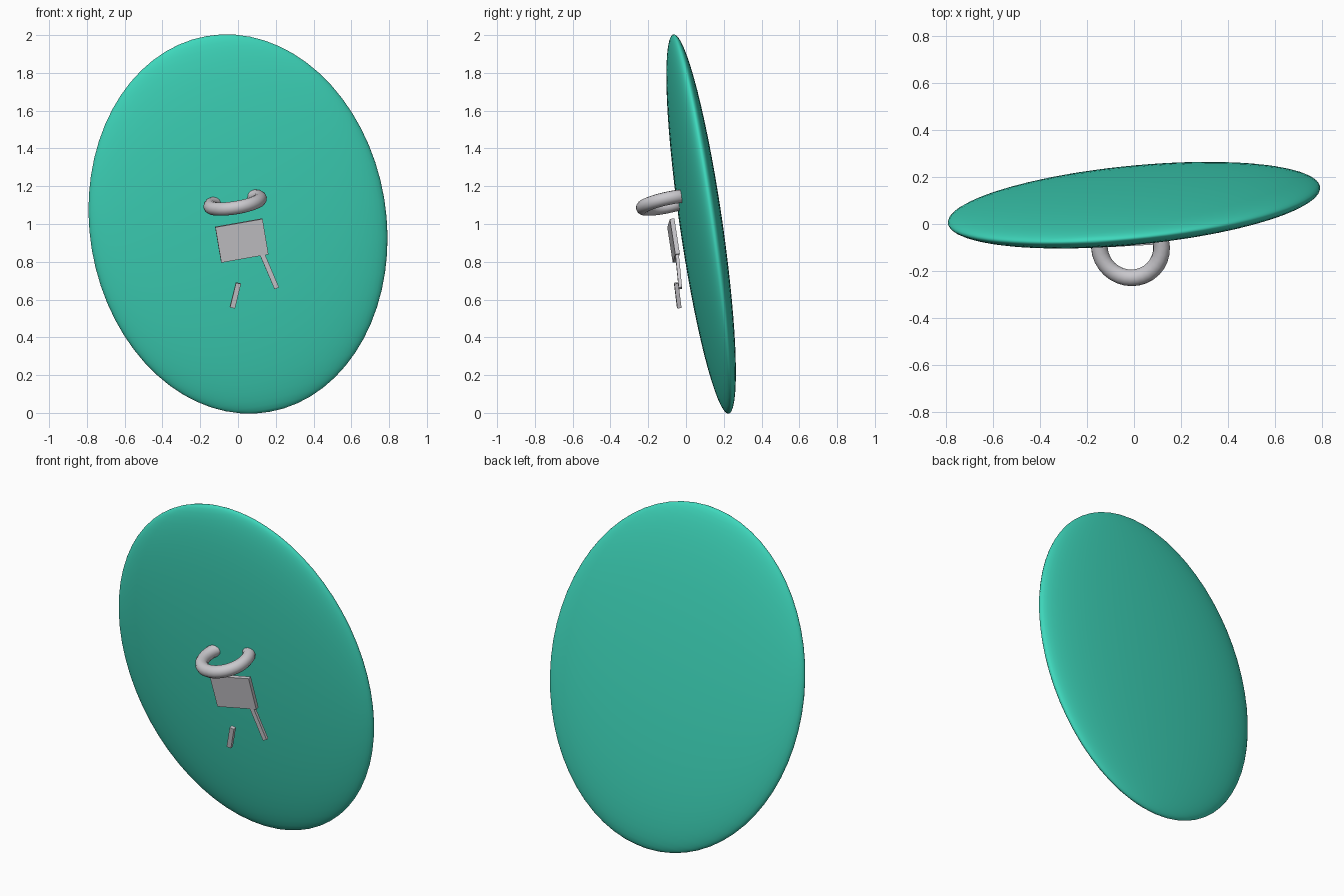
import bpy, math
from mathutils import Vector, Matrix

if "Cube" in bpy.data.objects:
    bpy.data.objects.remove(bpy.data.objects["Cube"])


def material(name, rgb):
    m = bpy.data.materials.new(name)
    m.diffuse_color = (*rgb, 1)
    m.use_nodes = True
    m.node_tree.nodes["Principled BSDF"].inputs["Base Color"].default_value = m.diffuse_color
    return m


teal = material("teal", (0.048, 0.68, 0.50))
grey = material("light grey", (0.59, 0.58, 0.61))


def frame(x_dir, y_dir):
    """Rotation whose y axis is y_dir and whose x axis is as near x_dir as possible."""
    y = Vector(y_dir).normalized()
    z = Vector(x_dir).cross(y).normalized()
    x = y.cross(z)
    return Matrix((x, y, z)).transposed().to_4x4()


def finish(name, mat, loc, rot, scale, smooth):
    ob = bpy.context.object
    ob.name = name
    ob.data.materials.append(mat)
    ob.data.transform(Matrix.Translation(loc) @ rot @ Matrix.Diagonal((*scale, 1)))
    if smooth:
        bpy.ops.object.shade_smooth_by_angle(angle=math.radians(60))
    return ob


across = (0.985, 0.055, 0.174)
facing = (-0.08, 1, 0.14)
tilt = frame(across, facing)

# flattened, leaning main body
bpy.ops.mesh.primitive_uv_sphere_add(segments=64, ring_count=32, radius=1)
finish("body", teal, (0, 0.08, 1), tilt, (0.787, 0.095, 1.02), True)

# ring sunk halfway into the front
bpy.ops.mesh.primitive_torus_add(major_radius=0.134, minor_radius=0.036,
                                 major_segments=32, minor_segments=12)
finish("front_ring", grey, (-0.015, -0.098, 1.114), frame(across, (-0.04, 1, 0.21)), (1, 1, 1), True)


def bar(name, loc, rot, size):
    bpy.ops.mesh.primitive_cube_add(size=1)
    finish(name, grey, loc, rot, size, False)


def rod(name, top, bottom, width, depth):
    d = Vector(top) - Vector(bottom)
    z = d.normalized()
    x = Vector((-0.08, 1, 0.14)).cross(z).normalized()
    y = z.cross(x)
    rot = Matrix((x, y, z)).transposed().to_4x4()
    bar(name, (Vector(top) + Vector(bottom)) / 2, rot, (width, depth, d.length))


# square plate and two small rods below it
bar("front_plate", (0.02, -0.066, 0.9125), tilt, (0.254, 0.024, 0.192))
rod("long_rod", (0.127, -0.048, 0.843), (0.205, -0.03, 0.66), 0.026, 0.018)
rod("short_rod", (0.002, -0.052, 0.687), (-0.03, -0.036, 0.557), 0.027, 0.022)
